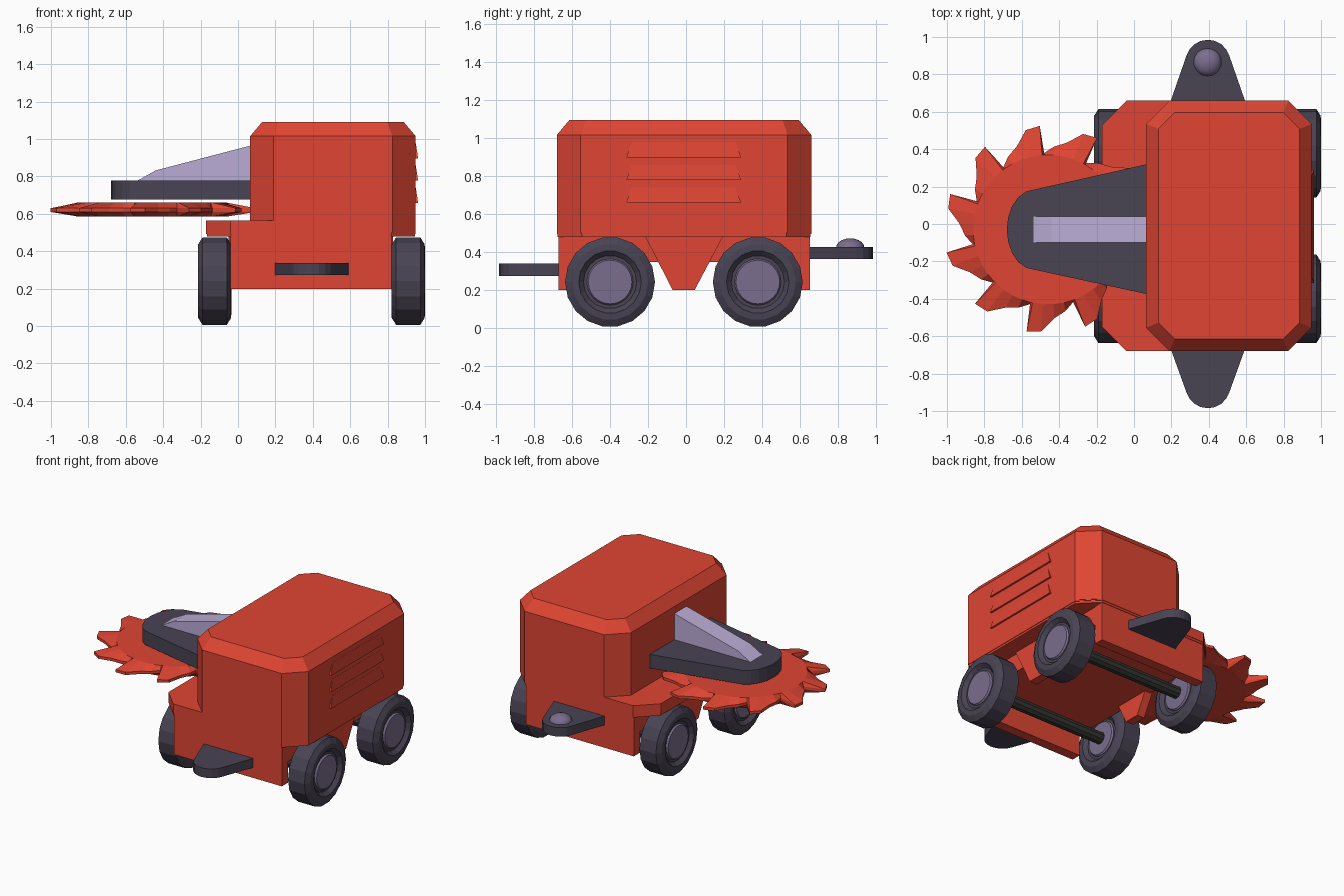
import bpy, bmesh, math
from mathutils import Vector

if "Cube" in bpy.data.objects:
    bpy.data.objects.remove(bpy.data.objects["Cube"])


def material(name, rgb):
    m = bpy.data.materials.new(name)
    m.diffuse_color = (*rgb, 1)
    m.use_nodes = True
    m.node_tree.nodes["Principled BSDF"].inputs["Base Color"].default_value = m.diffuse_color
    return m


RED = material("red_paint", (0.74, 0.06, 0.033))
DARK = material("dark_slate", (0.066, 0.056, 0.086))
LILAC = material("pale_lilac", (0.5, 0.415, 0.67))
PURPLE = material("hub_purple", (0.195, 0.155, 0.27))
AXLE = material("axle_black", (0.035, 0.037, 0.033))


def finish(name, bm, mat):
    bmesh.ops.recalc_face_normals(bm, faces=bm.faces[:])
    mesh = bpy.data.meshes.new(name)
    bm.to_mesh(mesh)
    bm.free()
    mesh.materials.append(mat)
    ob = bpy.data.objects.new(name, mesh)
    bpy.context.collection.objects.link(ob)
    return ob


def loft(name, rings, mat):
    """Skin a stack of equal-length loops and cap both ends."""
    bm = bmesh.new()
    loops = [[bm.verts.new(p) for p in ring] for ring in rings]
    n = len(loops[0])
    for a, b in zip(loops, loops[1:]):
        for i in range(n):
            j = (i + 1) % n
            bm.faces.new((a[i], a[j], b[j], b[i]))
    bm.faces.new(loops[0])
    bm.faces.new(loops[-1])
    return finish(name, bm, mat)


def plate(name, outline, z0, z1, mat):
    return loft(name, [[(x, y, z) for x, y in outline] for z in (z0, z1)], mat)


def side_prism(name, outline, axis, lo, hi, mat):
    """Extrude a vertical outline along x or y."""
    place = (lambda a, z, t: (t, a, z)) if axis == 'x' else (lambda a, z, t: (a, t, z))
    return loft(name, [[place(a, z, t) for a, z in outline] for t in (lo, hi)], mat)


def box(name, x0, x1, y0, y1, z0, z1, mat):
    return plate(name, [(x0, y0), (x1, y0), (x1, y1), (x0, y1)], z0, z1, mat)


def octagon(x0, x1, y0, y1, c, inset=0.0):
    x0, x1, y0, y1 = x0 + inset, x1 - inset, y0 + inset, y1 - inset
    c -= inset * 0.586
    return [(x0 + c, y0), (x1 - c, y0), (x1, y0 + c), (x1, y1 - c),
            (x1 - c, y1), (x0 + c, y1), (x0, y1 - c), (x0, y0 + c)]


def lathe_x(name, profile, centre, n, mat, closed=False):
    """Revolve (offset, radius) points around an x-direction axle."""
    bm = bmesh.new()
    c = Vector(centre)
    loops = []
    for w, r in profile:
        loops.append([bm.verts.new(c + Vector((w, r * math.cos(2 * math.pi * i / n),
                                               r * math.sin(2 * math.pi * i / n))))
                      for i in range(n)])
    pairs = list(zip(loops, loops[1:]))
    if closed:
        pairs.append((loops[-1], loops[0]))
    for a, b in pairs:
        for i in range(n):
            j = (i + 1) % n
            bm.faces.new((a[i], a[j], b[j], b[i]))
    if not closed:
        bm.faces.new(loops[0])
        bm.faces.new(loops[-1])
    return finish(name, bm, mat)


# Upper housing with chamfered corners and bevelled roof
body_dims = (0.065, 0.95, -0.68, 0.66, 0.125)
loft("housing", [[(x, y, z) for x, y in octagon(*body_dims, inset)]
                 for z, inset in ((0.5, 0), (1.015, 0), (1.092, 0.065))], RED)

# Deck under the housing, reaching out to the left, with a thin lip below
deck_dims = (-0.17, 0.95, -0.68, 0.66, 0.13)
plate("deck", octagon(*deck_dims), 0.493, 0.565, RED)
plate("deck_lip", octagon(*deck_dims, 0.004), 0.478, 0.5, RED)

# Sloping louvres on the right wall, flush at the top
for k in range(3):
    z = 0.658 + 0.119 * k
    loft("louvre_%d" % k,
         [[(0.93, -0.315, z), (0.93, 0.29, z), (0.93, 0.26, z + 0.08), (0.93, -0.285, z + 0.08)],
          [(0.963, -0.315, z), (0.963, 0.29, z),
           (0.951, 0.26, z + 0.08), (0.951, -0.285, z + 0.08)]], RED)

# Chassis: end walls, inner floor, tapered side panels
box("front_wall", -0.04, 0.82, -0.672, -0.6, 0.197, 0.49, RED)
box("rear_wall", -0.04, 0.82, 0.58, 0.652, 0.197, 0.49, RED)
box("inner_floor", -0.035, 0.815, -0.61, 0.59, 0.345, 0.49, RED)
panel = [(-0.22, 0.49), (-0.07, 0.197), (0.045, 0.197), (0.2, 0.49)]
side_prism("right_panel", panel, 'x', 0.77, 0.83, RED)
side_prism("left_panel", panel, 'x', -0.05, 0.01, RED)

# Wheels and axles
tyre = [(-0.09, 0.165), (-0.088, 0.2), (-0.065, 0.237), (0.065, 0.237),
        (0.088, 0.2), (0.09, 0.165), (0.065, 0.14), (0.065, 0.11),
        (-0.065, 0.11), (-0.065, 0.14)]
for end, y in (("front", -0.4), ("rear", 0.378)):
    for side, x in (("left", -0.125), ("right", 0.91)):
        lathe_x(f"{end}_{side}_tyre", tyre, (x, y, 0.24), 18, DARK, closed=True)
        lathe_x(f"{end}_{side}_hub", [(-0.078, 0.115), (-0.068, 0.122),
                                      (0.068, 0.122), (0.078, 0.115)],
                (x, y, 0.24), 24, PURPLE)
    lathe_x(f"{end}_axle", [(-0.49, 0.043), (0.49, 0.043)], (0.39, y, 0.24), 10, AXLE)


# Rounded hitch tongues at both ends
def tongue(sign, root, tip):
    r = 0.12
    pts = [(0.19, root)]
    for i in range(9):
        a = math.radians(164 - 18.5 * i)
        pts.append((0.395 + r * math.cos(a), sign * (tip - r + r * math.sin(a))))
    return pts + [(0.6, root)]


plate("front_hitch", tongue(-1, -0.65, 0.985), 0.272, 0.338, DARK)
plate("rear_hitch", tongue(1, 0.64, 0.985), 0.36, 0.425, DARK)

# Domed hitch ball, upper cap only
cap = [(0.075 * math.cos(math.radians(a)), 0.05 * math.sin(math.radians(a)))
       for a in (0, 18, 36, 54, 72, 86)]
ball = loft("hitch_ball", [[(0.393 + r * math.cos(i * math.pi / 10),
                             0.865 + r * math.sin(i * math.pi / 10), 0.42 + h)
                            for i in range(20)] for r, h in cap], PURPLE)
for p in ball.data.polygons:
    p.use_smooth = len(p.vertices) == 4

# Saw blade: hooked teeth around a thin disc, tapering to the rim
TEETH = 11
tooth = ((0, 0.556), (8, 0.545), (16, 0.475), (24, 0.445), (31, 0.41))


def saw_ring(z, limit):
    pts = []
    for k in range(TEETH):
        for off, r in tooth:
            a = math.radians(160 + k * 360 / TEETH + off)
            r = min(r, limit)
            pts.append((-0.46 + r * math.cos(a), -0.03 + r * math.sin(a), z))
    return pts


loft("saw_blade", [saw_ring(0.585, 0.4), saw_ring(0.61, 1), saw_ring(0.63, 1),
                   saw_ring(0.66, 0.4)], RED)

# Arm holding the blade, with a rounded nose
arm = [(0.07, -0.375), (-0.53, -0.245)]
for i in range(1, 10):
    a = math.radians(270 - 18 * i)
    arm.append((-0.53 + 0.15 * math.cos(a), -0.03 + 0.215 * math.sin(a)))
arm += [(-0.53, 0.185), (0.07, 0.32)]
plate("blade_arm", arm, 0.677, 0.777, DARK)

# Sloping brace on the arm
side_prism("arm_brace", [(-0.545, 0.773), (0.075, 0.773), (0.075, 0.967),
                         (-0.44, 0.832)], 'y', -0.1, 0.04, LILAC)
